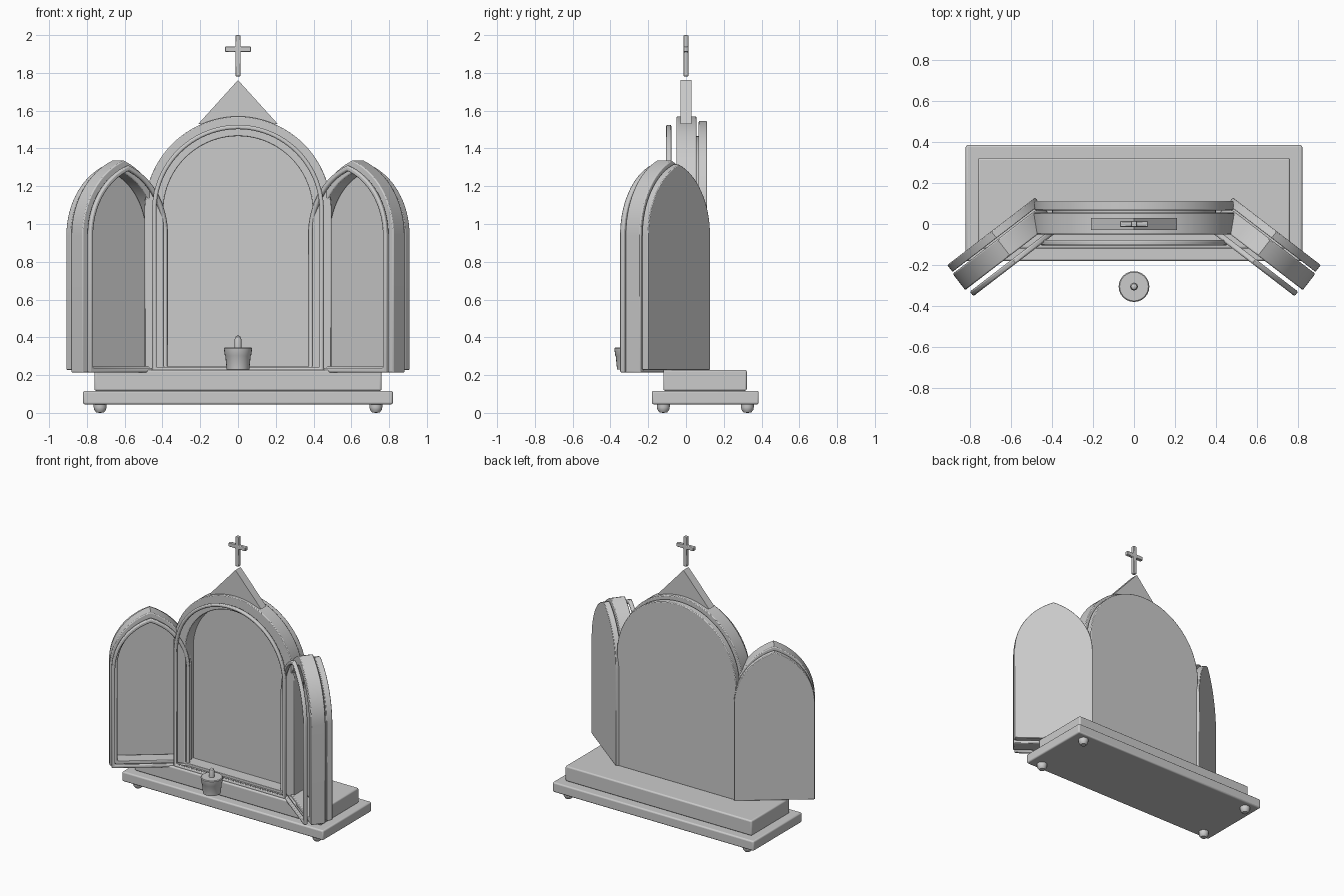
import bpy, bmesh, math
from mathutils import Matrix, Vector

if "Cube" in bpy.data.objects:
    bpy.data.objects.remove(bpy.data.objects["Cube"])

grey = bpy.data.materials.new("plain grey")
grey.diffuse_color = (0.6, 0.6, 0.6, 1)
grey.use_nodes = True
grey.node_tree.nodes["Principled BSDF"].inputs["Base Color"].default_value = grey.diffuse_color


def finish(name, bm, matrix=None, bevel=0.0, segments=2):
    """Turn a bmesh into a named, shaded object."""
    if matrix is not None:
        bm.transform(matrix)
    bmesh.ops.recalc_face_normals(bm, faces=bm.faces)
    me = bpy.data.meshes.new(name)
    bm.to_mesh(me)
    bm.free()
    me.materials.append(grey)
    ob = bpy.data.objects.new(name, me)
    bpy.context.collection.objects.link(ob)
    if bevel:
        mod = ob.modifiers.new("soft edges", 'BEVEL')
        mod.width, mod.segments = bevel, segments
        mod.limit_method, mod.angle_limit = 'ANGLE', math.radians(50)
    bpy.ops.object.select_all(action='DESELECT')
    bpy.context.view_layer.objects.active = ob
    ob.select_set(True)
    bpy.ops.object.shade_smooth_by_angle(angle=math.radians(35))
    return ob


def arch(w, z0, spring, top, n=16):
    """Arch outline in x, z; taller than wide gives a pointed crown."""
    h = top - spring
    r = (w * w + h * h) / (2 * w)
    end = math.atan2(h, r - w) if r > w else math.pi / 2
    if h < w:
        arc = [(w * math.cos(t), h * math.sin(t)) for t in
               (math.pi / 2 * i / n for i in range(n + 1))]
    else:
        end = math.atan2(h, r - w)
        arc = [(w - r + r * math.cos(end * i / n), r * math.sin(end * i / n))
               for i in range(n + 1)]
    right = [(w, z0)] + [(x, spring + z) for x, z in arc]
    return right + [(-x, z) for x, z in right[-2::-1]]


def plate(name, outline, y0, y1, matrix=None, bevel=0.0):
    """Solid outline extruded along y."""
    bm = bmesh.new()
    a, b = ([bm.verts.new((x, y, z)) for x, z in outline] for y in (y0, y1))
    bm.faces.new(a)
    bm.faces.new(b[::-1])
    for i in range(len(a)):
        j = (i + 1) % len(a)
        bm.faces.new((a[i], b[i], b[j], a[j]))
    return finish(name, bm, matrix, bevel)


def ring(name, outer, inner, y0, y1, matrix=None, bevel=0.0):
    """Closed frame between two matching outlines."""
    bm = bmesh.new()
    loops = [[bm.verts.new((x, y, z)) for x, z in o]
             for o, y in ((outer, y0), (outer, y1), (inner, y1), (inner, y0))]
    for k in range(4):
        a, b = loops[k], loops[(k + 1) % 4]
        for i in range(len(a)):
            j = (i + 1) % len(a)
            bm.faces.new((a[i], b[i], b[j], a[j]))
    return finish(name, bm, matrix, bevel)


def box(name, lo, hi, bevel):
    bm = bmesh.new()
    lo, hi = Vector(lo), Vector(hi)
    bmesh.ops.create_cube(bm, size=1)
    m = Matrix.Translation((lo + hi) / 2) @ Matrix.Diagonal((*(hi - lo), 1))
    return finish(name, bm, m, bevel, 3)


def lathe(name, profile, centre, steps=24):
    """Profile of radius, height spun around z."""
    bm = bmesh.new()
    vs = [bm.verts.new((r, 0, z)) for r, z in profile]
    es = [bm.edges.new(p) for p in zip(vs, vs[1:])]
    bmesh.ops.spin(bm, geom=vs + es, axis=(0, 0, 1), cent=(0, 0, 0),
                   angle=math.tau, steps=steps)
    bmesh.ops.remove_doubles(bm, verts=bm.verts, dist=1e-4)
    return finish(name, bm, Matrix.Translation(centre))


# Two-step base on four round feet
box("lower_plinth", (-0.82, -0.18, 0.045), (0.82, 0.385, 0.117), 0.01)
box("upper_plinth", (-0.76, -0.12, 0.117), (0.76, 0.322, 0.228), 0.01)
for sx in (-0.73, 0.73):
    for y in (-0.12, 0.325):
        lathe("foot", [(0, 0), (0.02, 0.002), (0.031, 0.016), (0.034, 0.03),
                       (0.034, 0.05), (0, 0.05)], (sx, y, 0))

# Central arched panel with frame and front trim
plate("centre_back", arch(0.485, 0.225, 1.06, 1.545, 24), 0.067, 0.112, bevel=0.005)
plate("centre_inset", arch(0.40, 0.225, 1.07, 1.465, 24), 0.045, 0.067)
ring("centre_frame", arch(0.495, 0.215, 1.07, 1.57, 24),
     arch(0.395, 0.245, 1.07, 1.465, 24), -0.05, 0.055, bevel=0.005)
ring("centre_trim", arch(0.455, 0.222, 1.07, 1.525, 24),
     arch(0.432, 0.24, 1.07, 1.502, 24), -0.105, -0.077, bevel=0.008)

# Gable and cross on top
plate("gable", [(-0.21, 1.53), (0.21, 1.53), (0, 1.762)], -0.03, 0.03)
a, c, t = 0.0135, 0.069, 1.925
plate("cross", [(-a, 1.782), (a, 1.782), (a, t - a), (c, t - a), (c, t + a),
                (a, t + a), (a, 2.0), (-a, 2.0), (-a, t + a), (-c, t + a),
                (-c, t - a), (-a, t - a)], -0.0135, 0.0135, bevel=0.004)

# Folding side doors: local x runs away from the hinge, local -y faces inward
hinge = (Matrix.Translation((0.48, 0.13, 0))
         @ Matrix.Rotation(math.radians(-37.5), 4, 'Z')
         @ Matrix.Translation((0.272, 0, 0)))
for side, mirror in (("right", 1), ("left", -1)):
    m = Matrix.Diagonal((mirror, 1, 1, 1)) @ hinge
    plate(side + "_door_back", arch(0.27, 0.228, 0.94, 1.315), -0.042, 0, m, 0.004)
    ring(side + "_door_frame", arch(0.275, 0.213, 0.94, 1.337),
         arch(0.222, 0.245, 0.94, 1.27), -0.15, -0.05, m, 0.006)
    ring(side + "_door_trim", arch(0.262, 0.213, 0.94, 1.31),
         arch(0.238, 0.238, 0.94, 1.28), -0.198, -0.17, m, 0.008)

# Small oil lamp in front
lathe("lamp_cup", [(0, 0.23), (0.06, 0.23), (0.067, 0.3), (0.07, 0.305),
                   (0.075, 0.342), (0.07, 0.347), (0, 0.347)], (0, -0.305, 0))
lathe("lamp_wick", [(0, 0.34), (0.019, 0.34), (0.019, 0.385), (0.014, 0.402),
                    (0, 0.412)], (0, -0.305, 0), 16)
